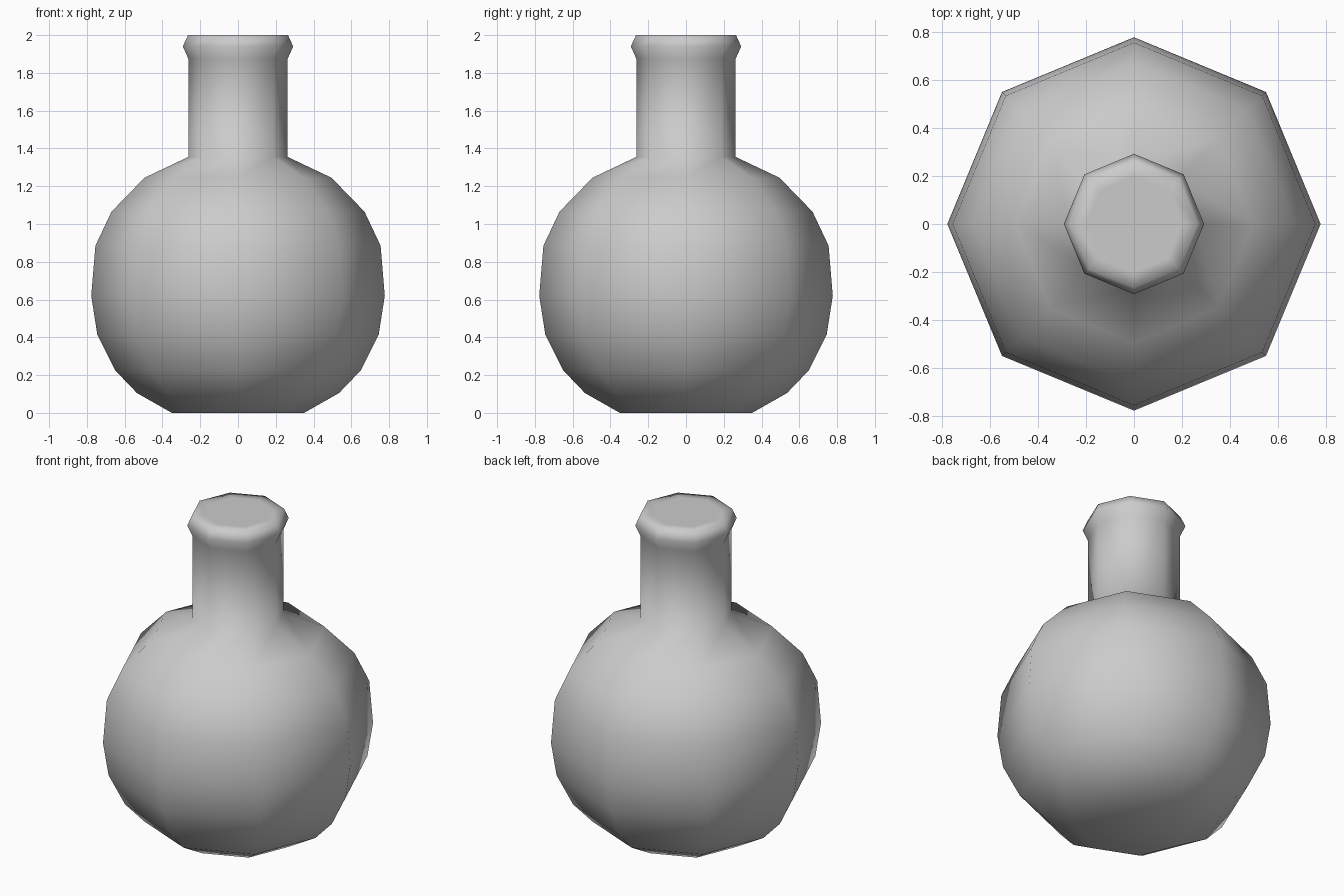
import bpy
import bmesh
from math import radians
from mathutils import Matrix

SIDES = 8

cube = bpy.data.objects.get("Cube")
if cube:
    bpy.data.objects.remove(cube, do_unlink=True)

# Plain grey material
grey = bpy.data.materials.new("plain grey")
grey.use_nodes = True
colour = (0.6, 0.6, 0.6, 1)
grey.diffuse_color = colour
grey.node_tree.nodes["Principled BSDF"].inputs["Base Color"].default_value = colour

# Outline as (radius, height): round belly, straight neck, flared lip, flat top
profile = [
    (0.35, 0), (0.535, 0.105), (0.65, 0.225), (0.745, 0.415),
    (0.777, 0.62), (0.755, 0.885), (0.67, 1.065), (0.495, 1.245),
    (0.263, 1.355), (0.263, 1.875), (0.292, 1.94), (0.265, 2), (0.2, 2),
]

# Flask turned around the upright axis, with both ends closed
bm = bmesh.new()
rings = []
for radius, height in profile:
    turns = [Matrix.Rotation(radians(360 * i / SIDES), 3, "Z") for i in range(SIDES)]
    rings.append([bm.verts.new(turn @ Matrix.Identity(3).col[0] * radius) for turn in turns])
    for v in rings[-1]:
        v.co.z = height
for low, high in zip(rings, rings[1:]):
    for i in range(SIDES):
        j = (i + 1) % SIDES
        bm.faces.new((low[i], low[j], high[j], high[i]))
bm.faces.new(rings[0][::-1])
bm.faces.new(rings[-1])
for face in bm.faces:
    face.smooth = True

mesh = bpy.data.meshes.new("round_flask")
bm.to_mesh(mesh)
bm.free()
mesh.materials.append(grey)
flask = bpy.data.objects.new("round_flask", mesh)
bpy.context.collection.objects.link(flask)
